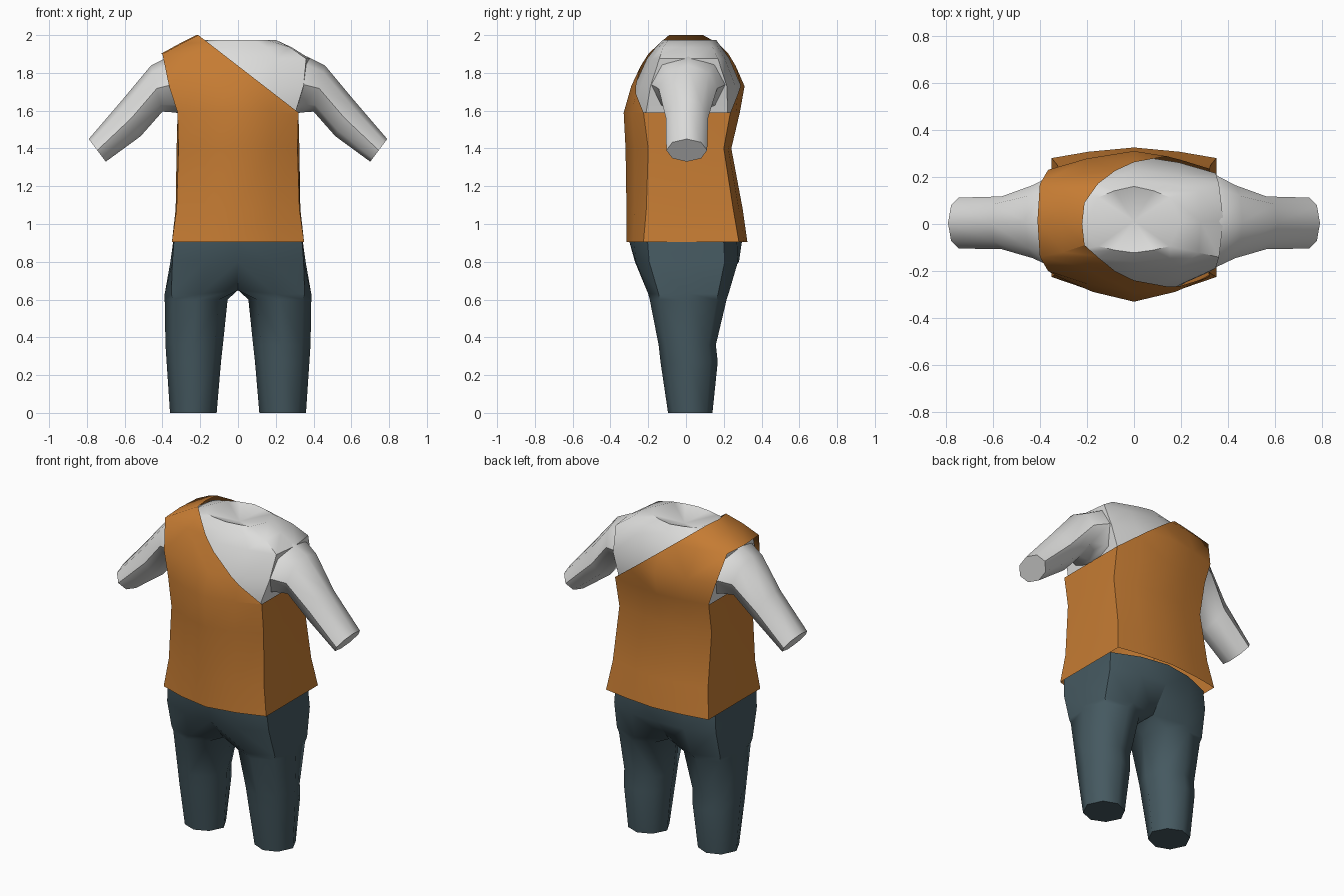
import bpy, bmesh, math
from mathutils import Vector

if "Cube" in bpy.data.objects:
    bpy.data.objects.remove(bpy.data.objects["Cube"])


def material(name, rgb):
    m = bpy.data.materials.new(name)
    m.diffuse_color = (*rgb, 1)
    m.use_nodes = True
    m.node_tree.nodes["Principled BSDF"].inputs["Base Color"].default_value = m.diffuse_color
    return m


ORANGE = material("orange cloth", (0.56, 0.20, 0.033))
GREY = material("light grey cloth", (0.72, 0.72, 0.71))
SLATE = material("dark slate cloth", (0.060, 0.100, 0.118))


def loft(rings, dip=0.0):
    """Skin a list of equal rings, cap both ends; the last cap may dip at its centre."""
    bm = bmesh.new()
    vs = [[bm.verts.new(p) for p in r] for r in rings]
    n = len(rings[0])
    for a, b in zip(vs, vs[1:]):
        for i in range(n):
            j = (i + 1) % n
            bm.faces.new((a[i], a[j], b[j], b[i]))
    bm.faces.new(vs[0])
    top = bm.faces.new(vs[-1])
    bmesh.ops.recalc_face_normals(bm, faces=bm.faces)
    if dip:
        c = bmesh.ops.poke(bm, faces=[top])["verts"][0]
        c.co.z -= dip
    return bm


def finish(bm, name, mat, mirror=False, angle=50):
    me = bpy.data.meshes.new(name)
    bm.to_mesh(me)
    bm.free()
    me.materials.append(mat)
    ob = bpy.data.objects.new(name, me)
    bpy.context.collection.objects.link(ob)
    bpy.ops.object.select_all(action='DESELECT')
    ob.select_set(True)
    bpy.context.view_layer.objects.active = ob
    bpy.ops.object.shade_smooth_by_angle(angle=math.radians(angle))
    if mirror:
        m = ob.modifiers.new("mirror", 'MIRROR')
        m.merge_threshold = 0.002
    return ob


def body_ring(z, w, cw, f, fc, bc, b, sx=1.0, sy=1.0):
    """Twelve-point torso section: front, corners, sides and back."""
    right = [(0.55 * cw, f * 0.6 + fc * 0.4), (cw, fc), (w, (fc + bc) / 2),
             (cw, bc), (0.55 * cw, b * 0.6 + bc * 0.4)]
    pts = [(0, f)] + right + [(0, b)] + [(-x, y) for x, y in reversed(right)]
    return [(x * sx, y * sy, z) for x, y in pts]


# z, side width, corner width, front, front corner, back corner, back
TORSO = [
    (0.905, 0.35, 0.35, -0.315, -0.225, 0.28, 0.325),
    (1.08, 0.33, 0.325, -0.315, -0.21, 0.25, 0.30),
    (1.40, 0.325, 0.315, -0.32, -0.20, 0.20, 0.24),
    (1.59, 0.32, 0.32, -0.33, -0.225, 0.235, 0.285),
    (1.73, 0.37, 0.365, -0.29, -0.20, 0.23, 0.31),
    (1.90, 0.41, 0.40, -0.21, -0.14, 0.17, 0.235),
    (1.955, 0.31, 0.30, -0.155, -0.12, 0.14, 0.19),
    (2.00, 0.22, 0.21, -0.10, -0.09, 0.09, 0.12),
]

# Tunic: torso shell with an armhole on one side and a diagonal neckline
bm = loft([body_ring(*r) for r in TORSO])
holes = [f for f in bm.faces
         if f.calc_center_median().x < -0.3 and abs(f.normal.x) > 0.75
         and 1.59 < f.calc_center_median().z < 1.9]
caps = [f for f in bm.faces if len(f.verts) == 12]
bmesh.ops.delete(bm, geom=holes + caps, context='FACES')
bmesh.ops.bisect_plane(bm, geom=bm.verts[:] + bm.edges[:] + bm.faces[:],
                       plane_co=Vector((-0.21, 0, 2.0)),
                       plane_no=Vector((0.41, 0, 0.53)), clear_outer=True)
finish(bm, "tunic", ORANGE)

# Shirt body under the tunic, with a slightly sunken neck
SHIRT = [(1.45, 0.32, 0.30, -0.31, -0.20, 0.20, 0.25)] + TORSO[3:5] + [
    (1.875, 0.40, 0.38, -0.22, -0.15, 0.18, 0.245),
    (1.935, 0.30, 0.29, -0.17, -0.13, 0.15, 0.20),
    (1.975, 0.21, 0.16, -0.13, -0.10, 0.12, 0.17),
]
finish(loft([body_ring(*r, sx=0.95, sy=0.94) for r in SHIRT], dip=0.05),
       "shirt_body", GREY)


# Sleeves: octagonal rings spanned between a top point and an underarm point
def sleeve_ring(top, low, ry, yc):
    pts = []
    for i in range(8):
        a = math.tau * i / 8
        t = 0.5 + 0.5 * math.cos(a)
        pts.append((low[0] + (top[0] - low[0]) * t, yc + ry * math.sin(a),
                    low[1] + (top[1] - low[1]) * t))
    return pts


SLEEVE = [
    ((0.30, 1.90), (0.28, 1.57), 0.21, 0.01),
    ((0.37, 1.885), (0.33, 1.59), 0.195, 0.012),
    ((0.46, 1.84), (0.40, 1.595), 0.155, 0.01),
    ((0.61, 1.66), (0.515, 1.465), 0.112, 0.005),
    ((0.79, 1.45), (0.70, 1.33), 0.108, 0.004),
]
finish(loft([sleeve_ring(*r) for r in SLEEVE]), "sleeves", GREY, mirror=True)


# Trousers: one half lofted from hip to ankle, then mirrored
def leg_ring(z, xi, w, f, b, s, k, lift=0.0):
    c, t = (f + b) / 2, w - xi
    inset, o = s * t, 0.74
    y = lambda v, q: c + (v - c) * q
    return [(xi, c, z + lift), (xi + inset, y(f, k), z + lift), (xi + t / 2, f, z),
            (w - inset, y(f, o), z), (w, c, z), (w - inset, y(b, o), z),
            (xi + t / 2, b, z), (xi + inset, y(b, k), z + lift)]


# z, inner x, outer x, front, back, corner inset, inner depth, inner lift
LEG = [
    (0.915, 0, 0.342, -0.275, 0.27, 0.01, 1.10),
    (0.80, 0, 0.358, -0.265, 0.275, 0.03, 1.02),
    (0.63, 0, 0.388, -0.20, 0.225, 0.09, 0.72, 0.02),
    (0.60, 0.055, 0.388, -0.192, 0.215, 0.13, 0.74),
    (0.36, 0.08, 0.384, -0.145, 0.158, 0.15, 0.72),
    (0.27, 0.09, 0.378, -0.135, 0.168, 0.15, 0.72),
    (0.0, 0.113, 0.36, -0.095, 0.14, 0.17, 0.70),
]
bm = loft([leg_ring(*r) for r in LEG])
inner = [f for f in bm.faces if all(abs(v.co.x) < 0.02 for v in f.verts)
         and f.calc_center_median().z > 0.65]
bmesh.ops.delete(bm, geom=inner, context='FACES')
for v in bm.verts:
    if v.co.z > 0.64 and v.co.x < 0.04:
        v.co.x = 0
finish(bm, "trousers", SLATE, mirror=True)
